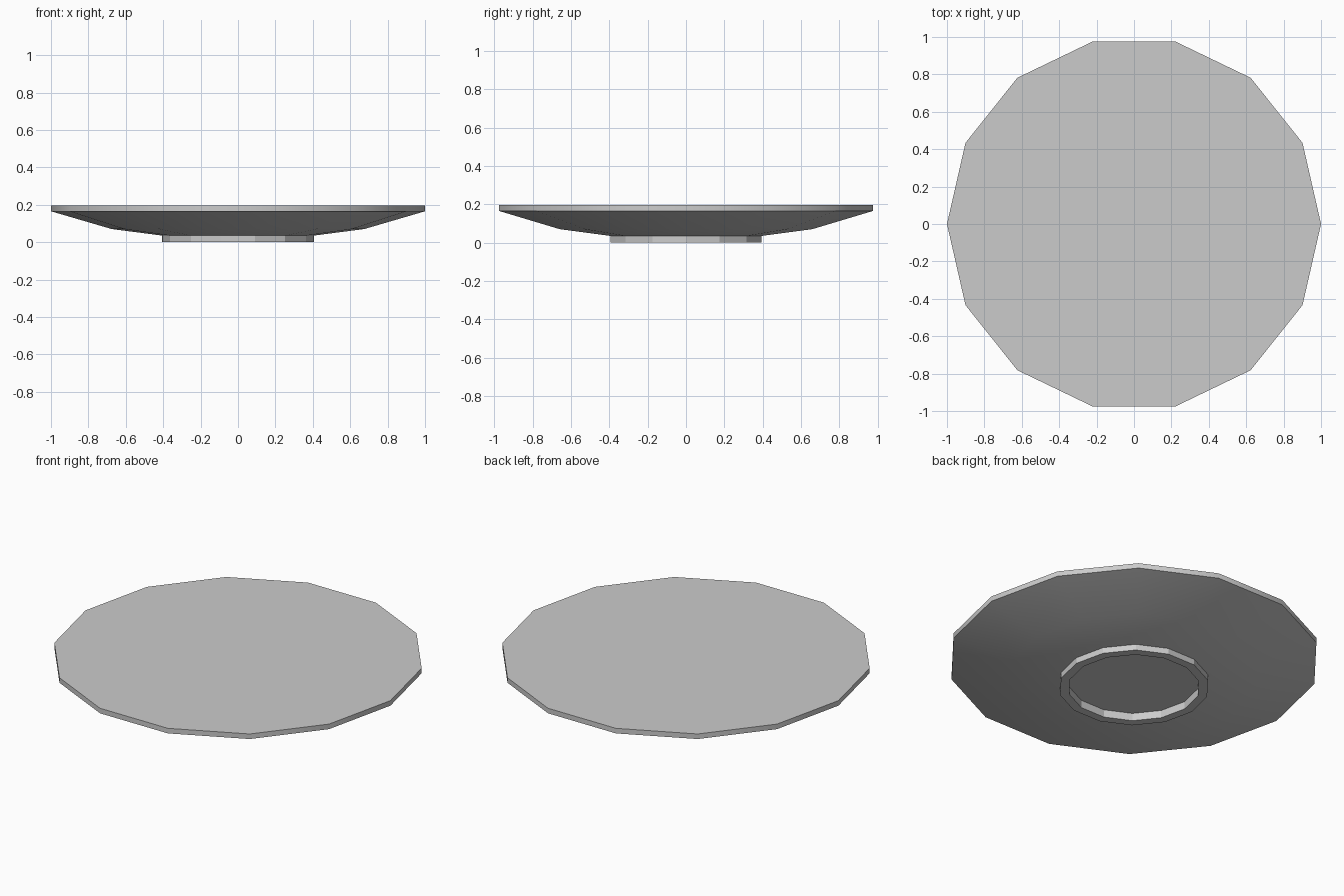
import bpy, bmesh, math

if "Cube" in bpy.data.objects:
    bpy.data.objects.remove(bpy.data.objects["Cube"])

SIDES = 14


def lathe(name, profile):
    """Revolve (radius, z) points around z; the last ring is closed with a flat cap."""
    bm = bmesh.new()
    rings = []
    for r, z in profile:
        rings.append([bm.verts.new((r * math.cos(2 * math.pi * i / SIDES),
                                    r * math.sin(2 * math.pi * i / SIDES), z))
                      for i in range(SIDES)])
    for low, high in zip(rings, rings[1:]):
        for i in range(SIDES):
            j = (i + 1) % SIDES
            bm.faces.new((low[i], low[j], high[j], high[i]))
    bm.faces.new(rings[-1])
    mesh = bpy.data.meshes.new(name)
    bm.normal_update()
    bm.to_mesh(mesh)
    bm.free()
    obj = bpy.data.objects.new(name, mesh)
    bpy.context.collection.objects.link(obj)
    return obj


# Shallow dish: sloped underside, thin upright rim, flat top
dish = lathe("dish", [(0.405, 0.035), (0.675, 0.07), (1.0, 0.165), (1.0, 0.195)])

# Foot ring with a recessed flat floor inside (profile runs inwards, so flip faces)
foot = lathe("foot_ring", [(0.405, 0.035), (0.405, 0.0), (0.355, 0.0), (0.355, 0.045)])
foot.data.flip_normals()
foot_cap = foot.data.polygons[-1]

# Smooth the round dish, keep rim edges sharp; foot stays faceted
bpy.ops.object.select_all(action='DESELECT')
dish.select_set(True)
bpy.context.view_layer.objects.active = dish
bpy.ops.object.shade_smooth_by_angle(angle=math.radians(30))
